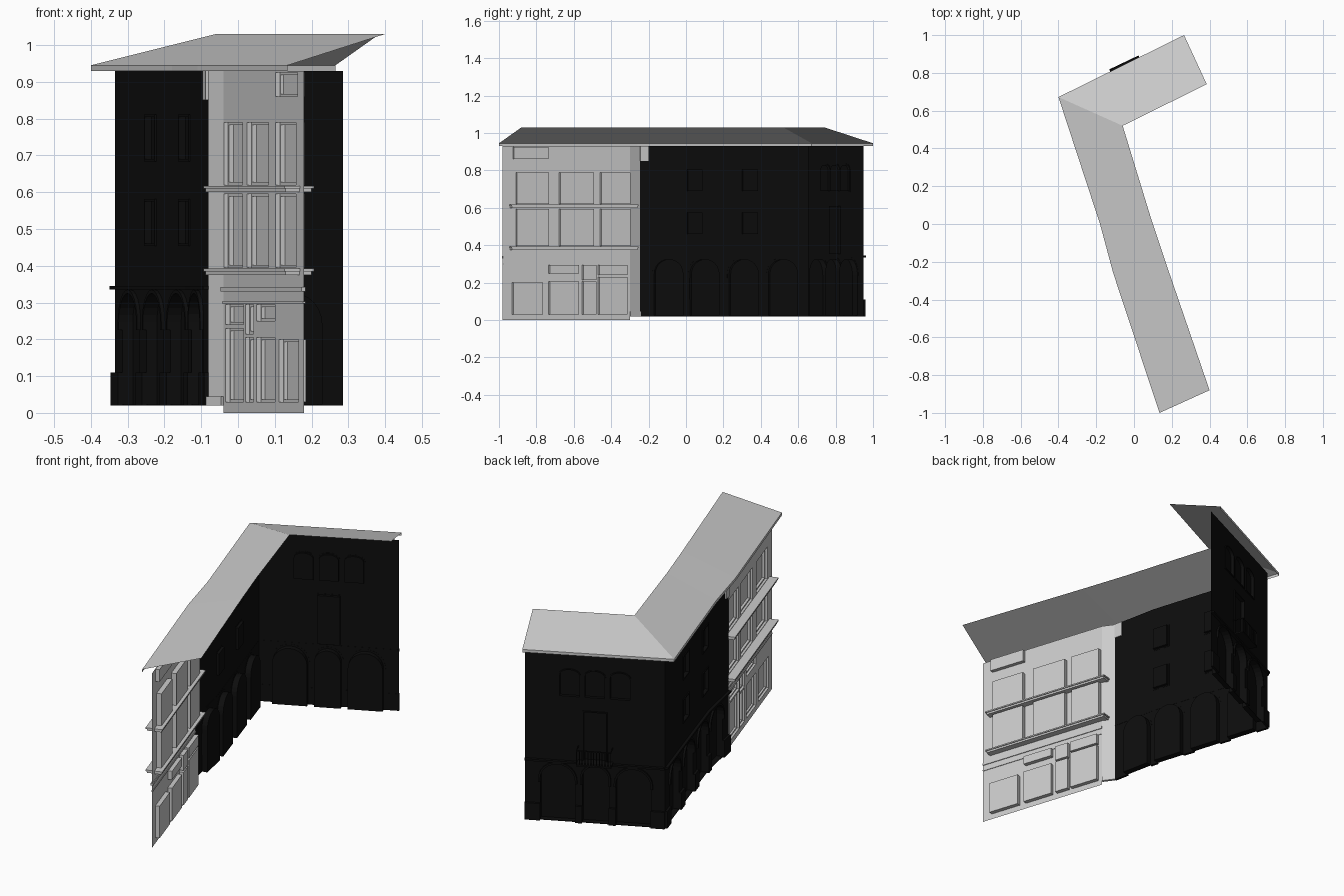
import bpy, bmesh, math
from mathutils import Matrix, Vector

if "Cube" in bpy.data.objects:
    bpy.data.objects.remove(bpy.data.objects["Cube"])

dark = bpy.data.materials.new("dark_wall")
dark.diffuse_color = (0.004, 0.004, 0.004, 1)
dark.use_nodes = True
dark.node_tree.nodes["Principled BSDF"].inputs["Base Color"].default_value = dark.diffuse_color

# ---------- helpers: every wall has a local frame u (along), y (inward), z (up)


class Wall:
    def __init__(self, p0, p1):
        self.p0, self.p1 = Vector((*p0, 0)), Vector((*p1, 0))
        d = self.p1 - self.p0
        self.len = d.length
        x, z = d.normalized(), Vector((0, 0, 1))
        self.mat = Matrix.Translation(self.p0) @ Matrix((x, z.cross(x), z)).transposed().to_4x4()

    def u(self, y):  # distance along the wall at a world y
        return (y - self.p0.y) / (self.p1.y - self.p0.y) * self.len


def finish(bm, name, wall=None, mat=None):
    me = bpy.data.meshes.new(name)
    if wall:
        bm.transform(wall.mat)
    bm.to_mesh(me)
    bm.free()
    ob = bpy.data.objects.new(name, me)
    bpy.context.collection.objects.link(ob)
    if mat:
        me.materials.append(mat)


def outline(u0, u1, z0, z1, rise=0, n=12):
    pts = [(u0, z0), (u1, z0)]
    if rise == 0:
        return pts + [(u1, z1), (u0, z1)]
    c, r = (u0 + u1) / 2, (u1 - u0) / 2
    return pts + [(c + r * math.cos(math.pi * i / n), z1 - rise + rise * math.sin(math.pi * i / n))
                  for i in range(n + 1)]


def box(bm, u0, u1, y0, y1, z0, z1):
    m = Matrix.Translation(((u0 + u1) / 2, (y0 + y1) / 2, (z0 + z1) / 2)) @ \
        Matrix.Diagonal((u1 - u0, y1 - y0, z1 - z0, 1))
    bmesh.ops.create_cube(bm, size=1, matrix=m)


def surround(bm, u0, u1, z0, z1, w, y0, y1, rise=0, legs=False):
    """Raised band around an opening; legs=True leaves the bottom open."""
    a = outline(u0, u1, z0, z1, rise)
    b = outline(u0 - w, u1 + w, z0 - (0 if legs else w), z1 + w, rise + w if rise else 0)
    n = len(a)
    q = [[bm.verts.new((p[0], y, p[1])) for p in loop]
         for loop, y in ((a, y0), (b, y0), (b, y1), (a, y1))]
    for i in range(1 if legs else 0, n):
        j = (i + 1) % n
        for k in range(4):
            l = (k + 1) % 4
            bm.faces.new((q[k][i], q[k][j], q[l][j], q[l][i]))


def facade(name, wall, z0, z1, openings, mat=None):
    """Flat sheet with recessed openings (u0, u1, z0, z1, rise, depth)."""
    bm = bmesh.new()

    def ring(pts, y):
        return [bm.verts.new((p[0], y, p[1])) for p in pts]
    edges, holes = [], []
    for o in [(0, wall.len, z0, z1, 0, 0)] + openings:
        pts = outline(*o[:5])
        vs = ring(pts, 0)
        edges += [bm.edges.new((vs[i - 1], vs[i])) for i in range(len(vs))]
        if o[5]:
            holes.append((vs, pts, o[5]))
    bmesh.ops.triangle_fill(bm, edges=edges, use_beauty=True, normal=(0, -1, 0))
    for vs, pts, depth in holes:
        back = ring(pts, depth)
        for i in range(len(vs)):
            bm.faces.new((vs[i - 1], vs[i], back[i], back[i - 1]))
        bm.faces.new(back)
    bmesh.ops.recalc_face_normals(bm, faces=bm.faces)
    front = [f for f in bm.faces if abs(f.calc_center_median().y) < 1e-6]
    if sum(f.normal.y * f.calc_area() for f in front) > 0:
        bmesh.ops.reverse_faces(bm, faces=bm.faces)
    finish(bm, name, wall, mat)


north = Wall((0.285, 0.95), (-0.335, 0.655))
west_a = Wall((-0.335, 0.655), (-0.13, 0.0))
west_b = Wall((-0.13, 0.0), (-0.08, -0.245))
strip = Wall((-0.08, -0.245), (-0.04, -0.30))
shop = Wall((-0.04, -0.30), (0.18, -0.98))
TOP, BASE = 0.93, 0.02

# ---------- dark arcaded walls
L = north.len
n_arch = [(0.11 * L, 0.36 * L), (0.41 * L, 0.60 * L), (0.65 * L, 0.90 * L)]
a_arch = [(west_a.u(y + 0.15), west_a.u(y)) for y in (0.44, 0.23, 0.02)]
b_arch = [(west_b.u(-0.02), west_b.u(-0.17))]
n_wins = [(f * L, (f + 0.14) * L, 0.69, 0.83, 0.03, 0.012) for f in (0.25, 0.43, 0.61)]
n_wins.append((0.42 * L, 0.58 * L, 0.352, 0.61, 0, 0.015))
a_wins = [(west_a.u(y + 0.04), west_a.u(y - 0.04), z, z + 0.115, 0, 0.015)
          for y in (0.34, 0.045) for z in (0.46, 0.69)]

for name, wall, arches, wins in (("north", north, n_arch, n_wins),
                                 ("west", west_a, a_arch, a_wins),
                                 ("west_end", west_b, b_arch, [])):
    holes = [(u0, u1, BASE + 0.003, 0.325, (u1 - u0) / 2, 0.03) for u0, u1 in arches]
    facade(name + "_wall", wall, BASE, TOP, holes + wins, dark)
    bm = bmesh.new()
    # pier plinths between arches, arch bands, cornice
    cuts = [0] + [u for a in arches for u in a] + [wall.len]
    for u0, u1 in zip(cuts[::2], cuts[1::2]):
        box(bm, u0, u1, -0.012, 0.001, BASE, 0.11)
    for u0, u1 in arches:
        surround(bm, u0, u1, 0.225, 0.325, 0.01, -0.01, 0.001, (u1 - u0) / 2, True)
    box(bm, 0, wall.len, -0.015, 0.001, 0.335, 0.345)
    for w in wins:
        surround(bm, *w[:4], 0.006, -0.005, 0.001, w[4])
    finish(bm, name + "_trim", wall, dark)

# balcony railing on the north wall
bm = bmesh.new()
u0, u1, z0, z1 = 0.38 * L, 0.63 * L, 0.345, 0.43
box(bm, u0, u1, -0.06, 0, z0, z0 + 0.008)
box(bm, u0, u1, -0.06, -0.055, z1 - 0.005, z1)
for u in (u0, u1 - 0.004):
    box(bm, u, u + 0.004, -0.06, 0, z1 - 0.005, z1)
for i in range(13):
    u = u0 + (u1 - u0 - 0.004) * i / 12
    box(bm, u, u + 0.004, -0.06, -0.056, z0, z1)
finish(bm, "balcony_railing", north, dark)

# ---------- light shop facade
S = shop.u
cols = [(-0.29, -0.46), (-0.50, -0.68), (-0.74, -0.91)]
cols = [(max(S(a), 0.006) if a > -0.3 else S(a), S(b)) for a, b in cols]
upper = [(a, b, z0, z1, 0, 0.025) for a, b in cols for z0, z1 in ((0.395, 0.595), (0.62, 0.79))]
upper.append((S(-0.74), S(-0.925), 0.86, 0.925, 0, 0.02))
ground = [(S(a), S(b), z0, z1, 0, 0.022) for a, b, z0, z1 in (
    (-0.32, -0.47, 0.03, 0.23), (-0.32, -0.47, 0.24, 0.295),
    (-0.485, -0.555, 0.03, 0.205), (-0.485, -0.555, 0.215, 0.295),
    (-0.58, -0.735, 0.03, 0.205), (-0.58, -0.735, 0.25, 0.295),
    (-0.77, -0.93, 0.03, 0.20))]
facade("shop_facade", shop, 0, TOP, upper + ground)

bm = bmesh.new()
for a, b, z0, z1, r, d in upper + ground:  # frames sitting inside the recesses
    w = 0.007
    surround(bm, a + w, b - w, z0 + w, z1 - w, w, 0.012, d)
finish(bm, "window_frames", shop)

# balcony ledges pass through the wall; thin band above the shop
bm = bmesh.new()
for z in (0.375, 0.60):
    box(bm, S(-0.27), S(-0.94), -0.04, 0.035, z, z + 0.010)
    box(bm, S(-0.265), S(-0.945), -0.045, 0.04, z + 0.010, z + 0.017)
finish(bm, "balcony_ledges", shop)
bm = bmesh.new()
box(bm, 0, shop.len, -0.008, 0.004, 0.33, 0.342)
box(bm, 0, shop.len, -0.004, 0.003, 0.297, 0.303)
finish(bm, "shop_band", shop)

# chamfer strip between the two facades, with plinth and top corbel
facade("corner_strip", strip, BASE, TOP, [])
bm = bmesh.new()
box(bm, 0, strip.len, -0.008, 0.006, BASE, 0.045)
finish(bm, "corner_plinth", strip)
bm = bmesh.new()
box(bm, west_b.len - 0.045, west_b.len, -0.008, 0.004, 0.85, TOP)
finish(bm, "corner_corbel", west_b)

# ---------- single-pitch roof sheet with fascia along the eaves
outer = [(0.135, -1.0), (-0.11, -0.26), (-0.18, 0.0), (-0.40, 0.672), (0.265, 1.0)]
inner = [(0.40, -0.88), (0.17, -0.21), (0.09, 0.03), (-0.06, 0.52), (0.385, 0.74)]
bm = bmesh.new()
rows = [[bm.verts.new((*p, z)) for p in pts]
        for pts, z in ((outer, 0.93), (outer, 0.945), (inner, 1.03))]
for lo, hi in zip(rows, rows[1:]):
    for i in range(4):
        bm.faces.new((lo[i + 1], lo[i], hi[i], hi[i + 1]))
finish(bm, "roof")
